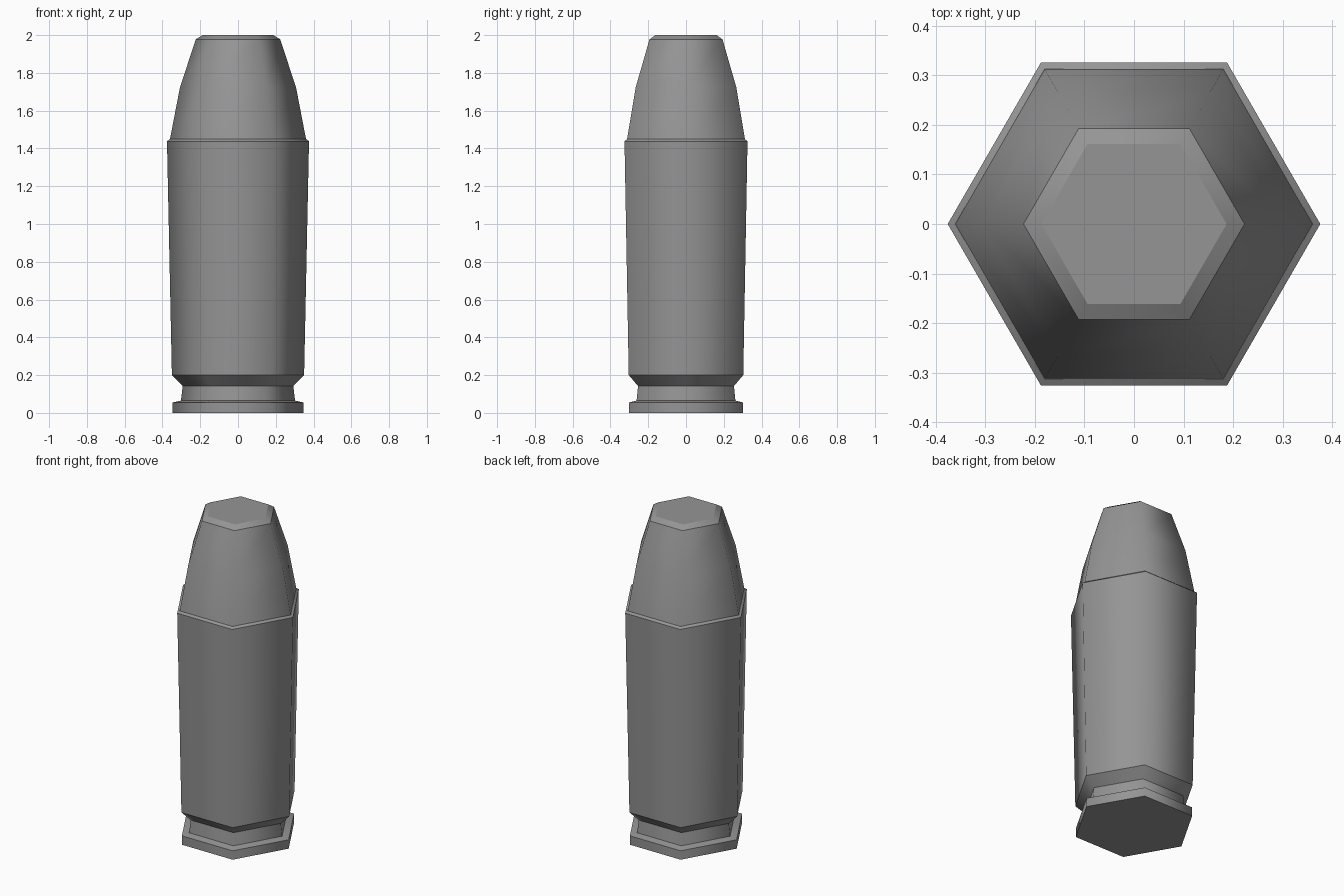
import bpy
import bmesh
import math

cube = bpy.data.objects.get("Cube")
if cube:
    bpy.data.objects.remove(cube, do_unlink=True)

# Single grey metal
metal = bpy.data.materials.new("grey metal")
metal.use_nodes = True
GREY = (0.3, 0.3, 0.3, 1.0)
metal.diffuse_color = GREY
metal.node_tree.nodes["Principled BSDF"].inputs["Base Color"].default_value = GREY

SIDES = 6


def hex_lathe(name, profile, smooth_rings=()):
    """Six-sided solid from (radius, z) rings; rings are sharp unless listed."""
    bm = bmesh.new()
    rings = [[bm.verts.new((r * math.cos(math.tau * i / SIDES),
                            r * math.sin(math.tau * i / SIDES), z))
              for i in range(SIDES)] for r, z in profile]
    for lower, upper in zip(rings, rings[1:]):
        for i in range(SIDES):
            j = (i + 1) % SIDES
            face = bm.faces.new((lower[i], lower[j], upper[j], upper[i]))
            face.smooth = True
    bm.faces.new(rings[0][::-1])
    bm.faces.new(rings[-1])
    for k, ring in enumerate(rings):
        if k not in smooth_rings:
            for i in range(SIDES):
                bm.edges.get((ring[i], ring[(i + 1) % SIDES])).smooth = False
    mesh = bpy.data.meshes.new(name)
    bm.to_mesh(mesh)
    bm.free()
    mesh.materials.append(metal)
    obj = bpy.data.objects.new(name, mesh)
    bpy.context.collection.objects.link(obj)
    return obj


# Case: rim, extractor groove, shoulder bevel, tapered wall, mouth lip
hex_lathe("case", [
    (0.347, 0.0), (0.347, 0.055), (0.302, 0.065), (0.293, 0.142),
    (0.350, 0.200), (0.376, 1.438), (0.361, 1.449),
])

# Bullet: curved nose with a small chamfer and a flat tip
hex_lathe("bullet", [
    (0.361, 1.445), (0.307, 1.725), (0.223, 1.978), (0.187, 2.0),
], smooth_rings=(1,))
